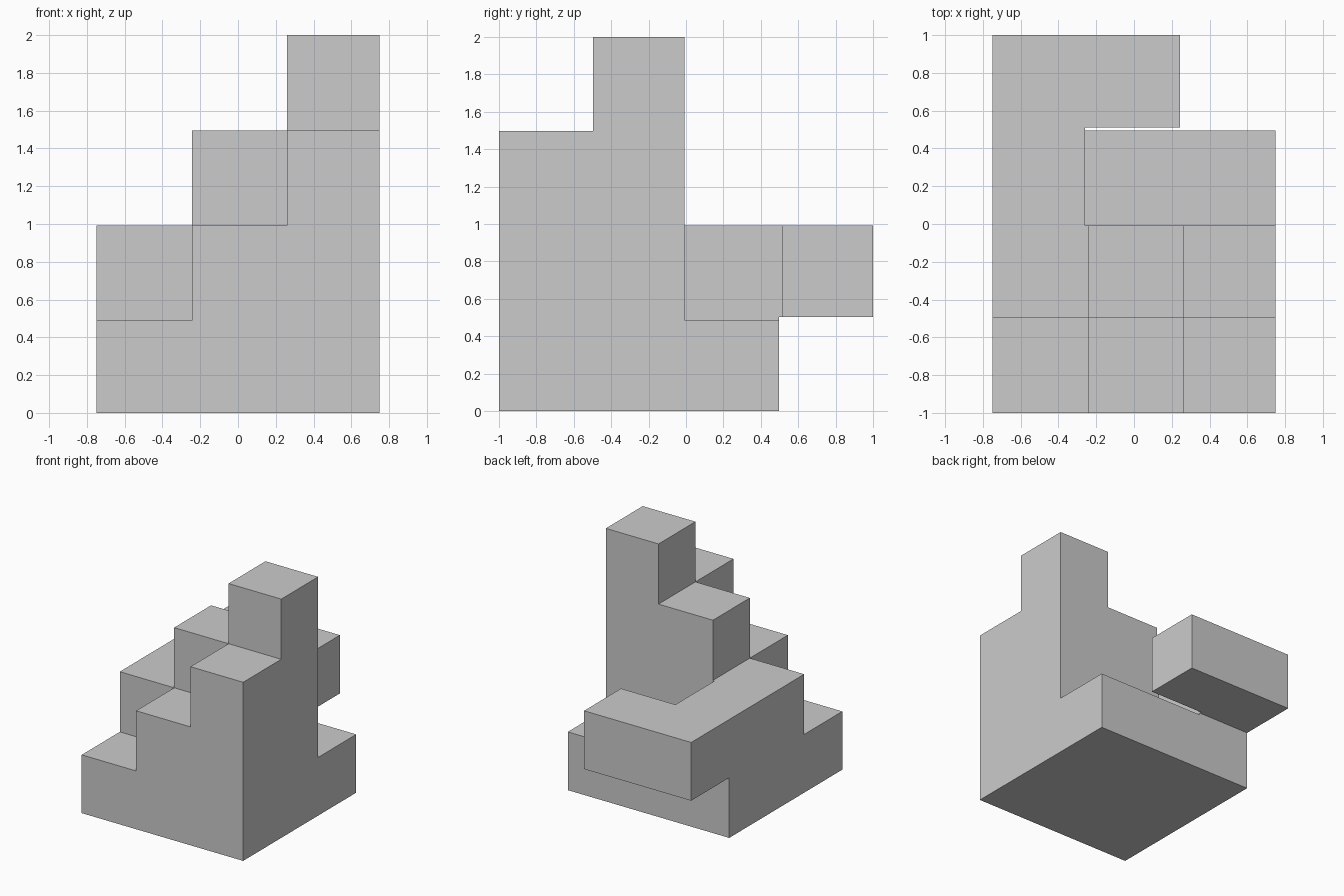
import bpy, bmesh
from itertools import product

if "Cube" in bpy.data.objects:
    bpy.data.objects.remove(bpy.data.objects["Cube"])

P, E = 0.504, 0.008            # cell pitch and surface inset
ORIGIN = (-1.5 * P, -2 * P, -E)

# Blocks as cell ranges: (x0, x1), (y0, y1), (z0, z1)
blocks = [((0, 3), (0, 3), (0, 1)),      # base slab
          ((0, 1), (1, 3), (0, 2)),      # raised left side
          ((0, 1), (1, 4), (1, 2)),      # arm reaching past the base
          ((0, 2), (3, 4), (1, 2))]      # hooked end of the arm
# Two staircases rising to the right, the rear one a step higher
for row in (0, 1):
    for step in range(3):
        blocks.append(((step, 3), (row, 2), (0, step + 1 + row)))

# Fuse the inset blocks into one clean shell
lines = [sorted([c * P + E for c in range(n)] + [(c + 1) * P - E for c in range(n)])
         for n in (3, 4, 4)]


def filled(cell):
    """Sub-cell index: even = cell core, odd = thin seam between two cells."""
    for block in blocks:
        if all(2 * a <= c <= 2 * b - 2 for c, (a, b) in zip(cell, block)):
            return True
    return False


bm = bmesh.new()
for cell in product(range(5), range(7), range(7)):
    if not filled(cell):
        continue
    for axis, side in product(range(3), (0, 1)):
        neighbour = list(cell)
        neighbour[axis] += 2 * side - 1
        if filled(neighbour):
            continue
        u, v = (axis + 1) % 3, (axis + 2) % 3
        corners = []
        for du, dv in ((0, 0), (1, 0), (1, 1), (0, 1)):
            idx = list(cell)
            idx[axis] += side
            idx[u] += du
            idx[v] += dv
            corners.append(bm.verts.new([lines[k][idx[k]] + ORIGIN[k] for k in range(3)]))
        bm.faces.new(corners if side else corners[::-1])

bmesh.ops.remove_doubles(bm, verts=bm.verts[:], dist=1e-4)
bmesh.ops.dissolve_limit(bm, angle_limit=0.02, verts=bm.verts[:], edges=bm.edges[:])
mesh = bpy.data.meshes.new("stepped_block")
bm.to_mesh(mesh)
bm.free()
bpy.context.collection.objects.link(bpy.data.objects.new("stepped_block", mesh))
